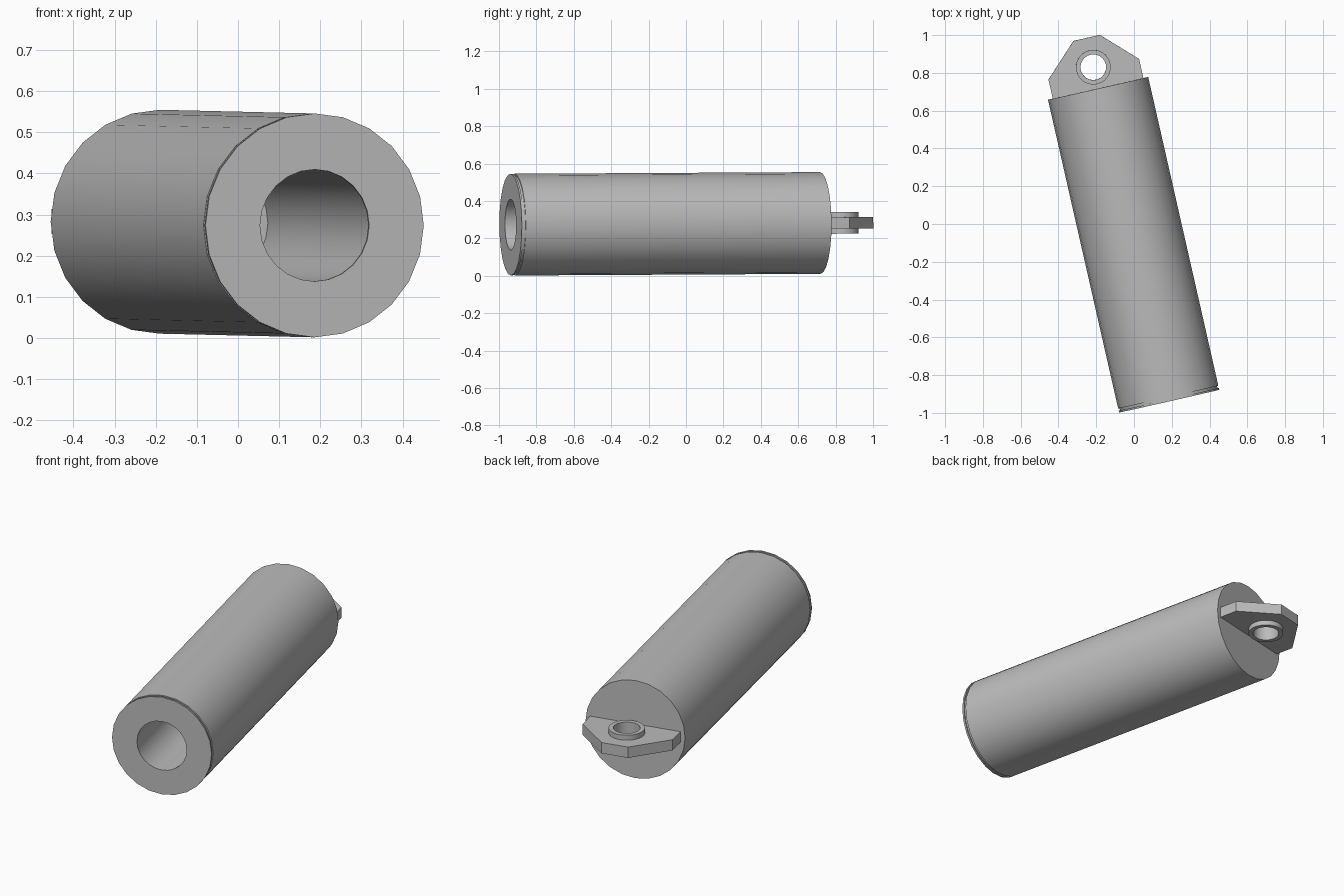
import bpy, bmesh
from math import radians, pi
from mathutils import Matrix, Vector

cube = bpy.data.objects.get("Cube")
if cube:
    bpy.data.objects.remove(cube)

# One plain steel grey
steel = bpy.data.materials.new("steel_grey")
steel.use_nodes = True
GREY = (0.5, 0.5, 0.5, 1)
steel.diffuse_color = GREY
steel.node_tree.nodes["Principled BSDF"].inputs["Base Color"].default_value = GREY

# The part is built along y with the centre of its rear face at the origin, then placed
PLACE = (Matrix.Translation((-0.19, 0.718, 0.2825))
         @ Matrix.Rotation(radians(12.8), 4, 'Z')
         @ Matrix.Rotation(radians(0.3), 4, 'X'))

LENGTH = 1.698
R, NECK_R, BORE_R = 0.272, 0.265, 0.136
CAP, GROOVE = 0.010, 0.012
BORE_DEPTH = 1.12
EYE = Vector((0, 0.115, 0))


def finish(bm, name):
    bmesh.ops.recalc_face_normals(bm, faces=bm.faces)
    bm.transform(PLACE)
    mesh = bpy.data.meshes.new(name)
    bm.to_mesh(mesh)
    bm.free()
    mesh.materials.append(steel)
    obj = bpy.data.objects.new(name, mesh)
    bpy.context.collection.objects.link(obj)
    bpy.ops.object.select_all(action='DESELECT')
    obj.select_set(True)
    bpy.context.view_layer.objects.active = obj
    bpy.ops.object.shade_smooth_by_angle(angle=radians(30))
    return obj


def lathe(name, profile, axis, sides=24, closed=False, centre=Vector()):
    """Turn (radius, height along axis) points into a solid."""
    bm = bmesh.new()
    side = Vector((1, 0, 0))
    verts = [bm.verts.new(centre + side * r + axis * h) for r, h in profile]
    edges = [bm.edges.new(pair) for pair in zip(verts, verts[1:])]
    if closed:
        edges.append(bm.edges.new((verts[-1], verts[0])))
    bmesh.ops.spin(bm, geom=verts + edges, cent=centre, axis=axis,
                   angle=2 * pi, steps=sides, use_merge=True)
    bmesh.ops.remove_doubles(bm, verts=bm.verts, dist=0.0005)
    return finish(bm, name)


Y, Z = Vector((0, 1, 0)), Vector((0, 0, 1))
neck_end = -LENGTH + CAP
body_end = neck_end + GROOVE

# Barrel with a narrow neck at the front and a blind bore
lathe("barrel", [(0, 0), (R, 0), (R, body_end), (NECK_R, body_end),
                 (NECK_R, neck_end), (BORE_R + 0.002, neck_end),
                 (BORE_R + 0.002, BORE_DEPTH - LENGTH), (0, BORE_DEPTH - LENGTH)], Y)

# Thin front cap ring
lathe("front_cap", [(R, -LENGTH), (R, neck_end), (BORE_R, neck_end),
                    (BORE_R, -LENGTH)], Y, closed=True)

# Bushing through the mounting eye
lathe("eye_bushing", [(0.092, -0.058), (0.092, 0.058), (0.068, 0.058),
                      (0.068, -0.058)], Z, closed=True, centre=EYE)

# Tapered mounting lug with a hole for the bushing
bm = bmesh.new()
half = [(0.246, -0.01), (0.246, 0.104), (0.072, 0.274)]
outline = half + [(-x, y) for x, y in reversed(half)]
ring = [bm.verts.new((x, y, -0.03)) for x, y in outline]
edges = [bm.edges.new((ring[i - 1], ring[i])) for i in range(len(ring))]
hole = bmesh.ops.create_circle(bm, segments=24, radius=0.08,
                               matrix=Matrix.Translation(EYE - Z * 0.03))["verts"]
edges += list({e for v in hole for e in v.link_edges})
bmesh.ops.triangle_fill(bm, edges=edges, use_beauty=True, normal=Z)
top = bmesh.ops.extrude_face_region(bm, geom=bm.faces[:], use_keep_orig=True)["geom"]
bmesh.ops.translate(bm, vec=Z * 0.06,
                    verts=[g for g in top if isinstance(g, bmesh.types.BMVert)])
finish(bm, "mounting_lug")
